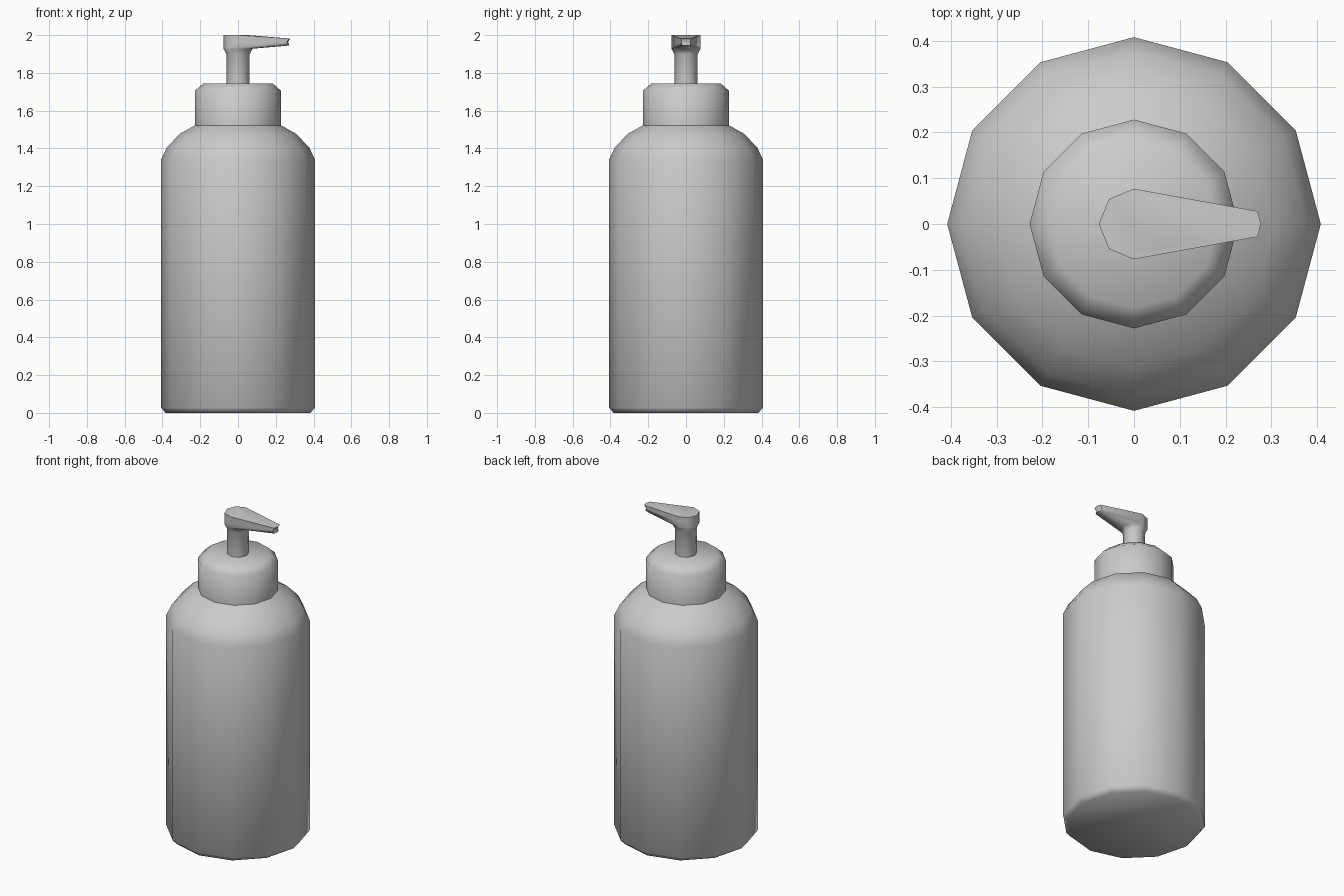
import bpy, bmesh
from math import sin, cos, pi, radians

if "Cube" in bpy.data.objects:
    bpy.data.objects.remove(bpy.data.objects["Cube"])


def ring(r, z, n):
    return [(r * cos(2 * pi * i / n), r * sin(2 * pi * i / n), z) for i in range(n)]


def finish(bm, name, angle=60):
    bmesh.ops.recalc_face_normals(bm, faces=bm.faces)
    me = bpy.data.meshes.new(name)
    bm.to_mesh(me)
    bm.free()
    ob = bpy.data.objects.new(name, me)
    bpy.context.collection.objects.link(ob)
    bpy.ops.object.select_all(action='DESELECT')
    ob.select_set(True)
    bpy.context.view_layer.objects.active = ob
    bpy.ops.object.shade_smooth_by_angle(angle=radians(angle))
    return ob


def skin(bm, rings):
    rows = [[bm.verts.new(p) for p in r] for r in rings]
    n = len(rows[0])
    for a, b in zip(rows, rows[1:]):
        for i in range(n):
            j = (i + 1) % n
            bm.faces.new((a[i], a[j], b[j], b[i]))
    bm.faces.new(rows[0][::-1])
    return rows


# Bottle with shoulder and collar: twelve-sided lathe
profile = [(0.383, 0), (0.408, 0.028), (0.408, 1.34), (0.377, 1.405),
           (0.307, 1.478), (0.228, 1.522), (0.228, 1.705), (0.183, 1.745)]
bm = bmesh.new()
rows = skin(bm, [ring(r, z, 12) for r, z in profile])
bm.faces.new(rows[-1])
finish(bm, "bottle")


# Pump: octagonal stem whose head rings are stretched forward into a spout
def spout_ring(z, tip_z, tip_x, tip_y):
    pts = ring(0.077, z, 8)
    pts[0] = (tip_x + 0.007, 0, tip_z)
    pts[1] = (tip_x, tip_y, tip_z)
    pts[7] = (tip_x, -tip_y, tip_z)
    return pts


bm = bmesh.new()
rows = skin(bm, [ring(0.062, 1.735, 8), ring(0.062, 1.90, 8), ring(0.077, 1.928, 8),
                 spout_ring(1.935, 1.945, 0.266, 0.022),
                 spout_ring(1.965, 1.963, 0.258, 0.024),
                 spout_ring(2.0, 1.982, 0.270, 0.028)])
top = rows[-1]
mid = [bm.verts.new((0.055, y, 2.0)) for y in (-0.055, 0.055)]
# flat press pad, then the sloping top of the spout
bm.faces.new(top[2:7] + mid)
bm.faces.new((mid[0], top[6], top[7]))
bm.faces.new((mid[1], top[1], top[2]))
bm.faces.new((mid[0], top[7], top[0], top[1], mid[1]))
finish(bm, "pump_head")
